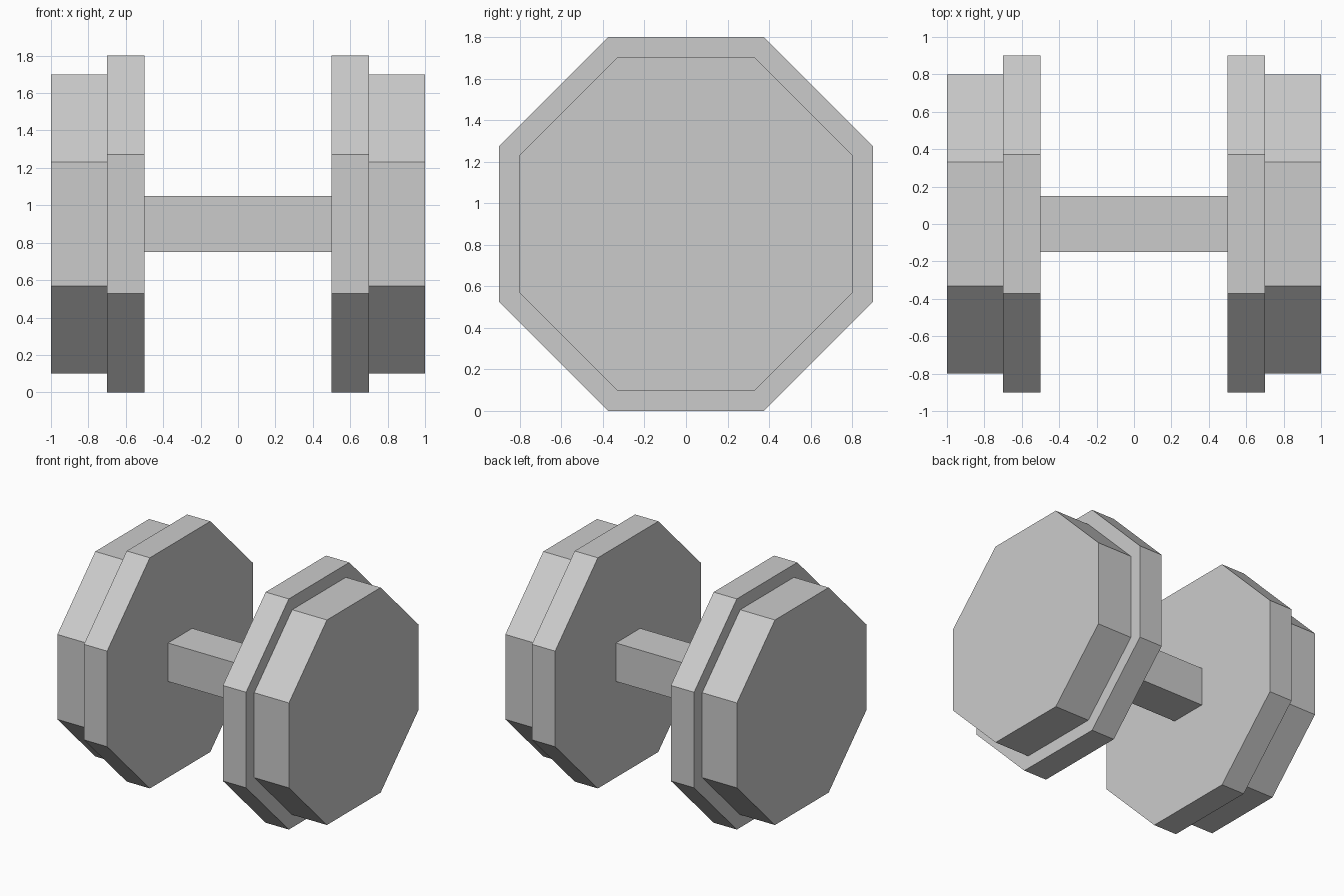
import bpy, bmesh
from math import pi, cos
from mathutils import Matrix

if "Cube" in bpy.data.objects:
    bpy.data.objects.remove(bpy.data.objects["Cube"])

AXIS_Z = 0.9


def prism(name, sides, apothem, x0, x1):
    """Regular prism along x with a flat side facing down."""
    bm = bmesh.new()
    r = apothem / cos(pi / sides)
    bmesh.ops.create_cone(bm, cap_ends=True, cap_tris=False, segments=sides,
                          radius1=r, radius2=r, depth=x1 - x0)
    bm.transform(Matrix.Rotation(pi / 2, 4, 'Y') @ Matrix.Rotation(pi / sides, 4, 'Z'))
    mesh = bpy.data.meshes.new(name)
    bm.to_mesh(mesh)
    bm.free()
    obj = bpy.data.objects.new(name, mesh)
    obj.location = ((x0 + x1) / 2, 0, AXIS_Z)
    bpy.context.collection.objects.link(obj)
    return obj


# Square grip bar
prism("handle", 4, 0.15, -0.5, 0.5)

# Octagonal weights: wide inner plate and smaller, thicker outer plate per end
for side, s in (("left", -1), ("right", 1)):
    for part, apothem, a, b in (("inner_plate", 0.9, 0.5, 0.7),
                                ("outer_plate", 0.8, 0.7, 1.0)):
        prism(f"{side}_{part}", 8, apothem, min(s * a, s * b), max(s * a, s * b))
